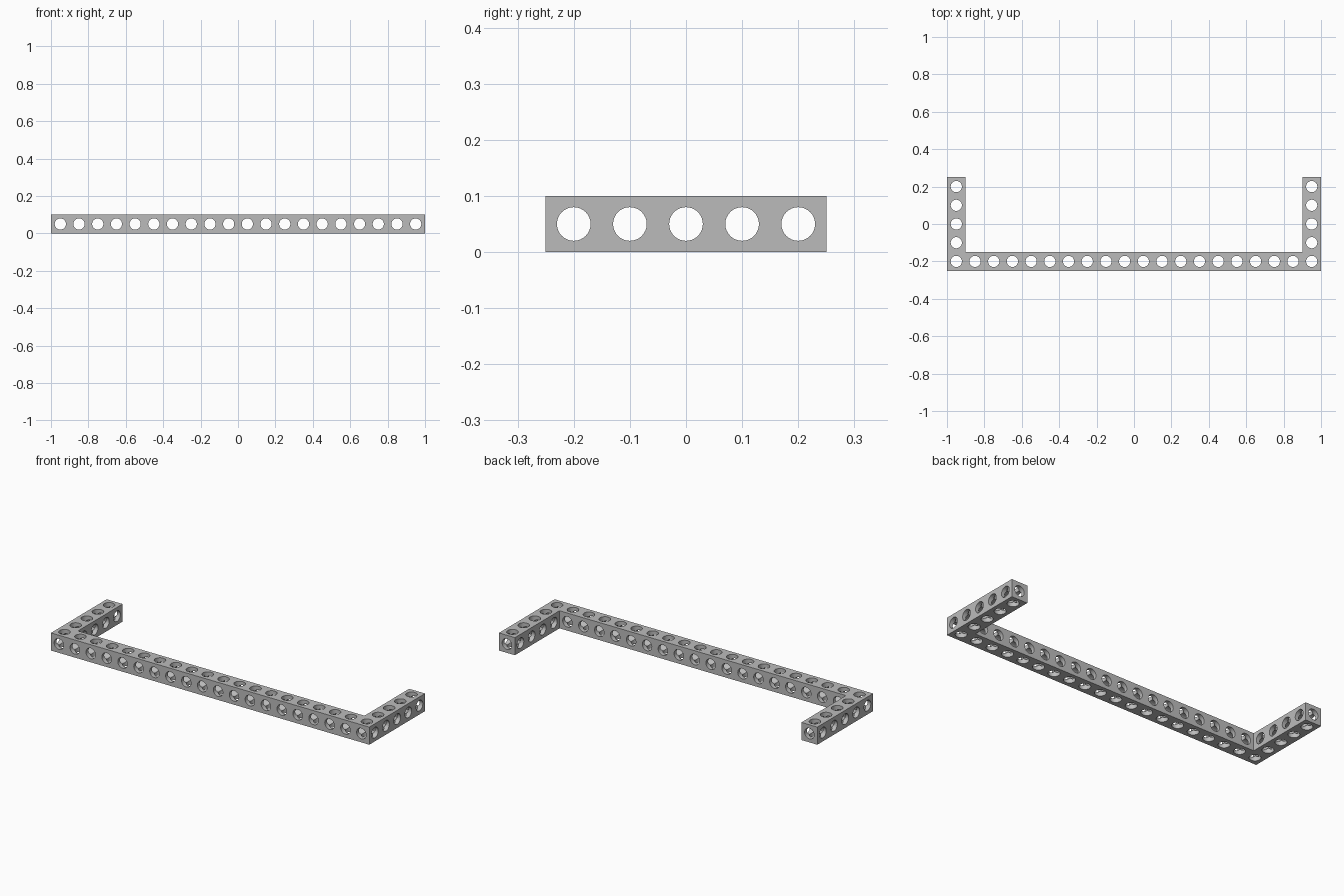
import bpy
import bmesh
import math
from mathutils import Vector

cube = bpy.data.objects.get("Cube")
if cube:
    bpy.data.objects.remove(cube, do_unlink=True)

PITCH = 0.1          # size of one square cell
HALF = PITCH / 2
BORE = 0.03          # hole radius
SEGMENTS = 32        # multiple of 8, so rings reach the cell corners
COLUMNS, ROWS = 20, 5

metal = bpy.data.materials.new("grey metal")
metal.use_nodes = True
GREY = (0.5, 0.5, 0.5, 1)
metal.diffuse_color = GREY
metal.node_tree.nodes["Principled BSDF"].inputs["Base Color"].default_value = GREY


def add_cell_side(bm, centre, axis, sign, capped):
    """One side of a drilled cell: flat rim plus the bore to the crossing holes."""
    normal = Vector((0, 0, 0))
    normal[axis] = sign
    u, v = Vector((0, 0, 0)), Vector((0, 0, 0))
    u[(axis + 1) % 3] = 1
    v[(axis + 2) % 3] = sign
    square, rim, inner = [], [], []
    for i in range(SEGMENTS):
        angle = math.tau * i / SEGMENTS
        c, s = math.cos(angle), math.sin(angle)
        reach = max(abs(c), abs(s))
        ray = u * c + v * s
        rim.append(bm.verts.new(centre + normal * HALF + ray * BORE))
        inner.append(bm.verts.new(centre + normal * BORE * reach + ray * BORE))
        if capped:
            square.append(bm.verts.new(centre + normal * HALF + ray * HALF / reach))
    for i in range(SEGMENTS):
        j = (i + 1) % SEGMENTS
        bm.faces.new((rim[i], rim[j], inner[j], inner[i]))
        if capped:
            bm.faces.new((square[i], square[j], rim[j], rim[i]))


# U-shaped layout: long front beam with an arm at each end
cells = {(i, 0) for i in range(COLUMNS)}
cells |= {(i, j) for i in (0, COLUMNS - 1) for j in range(ROWS)}

bm = bmesh.new()
for i, j in sorted(cells):
    centre = Vector(((i + 0.5 - COLUMNS / 2) * PITCH, (j + 0.5 - ROWS / 2) * PITCH, HALF))
    for axis in range(3):
        for sign in (-1, 1):
            neighbour = [i, j]
            if axis < 2:
                neighbour[axis] += sign
            capped = axis == 2 or tuple(neighbour) not in cells
            add_cell_side(bm, centre, axis, sign, capped)

bmesh.ops.remove_doubles(bm, verts=bm.verts, dist=0.0001)
bmesh.ops.recalc_face_normals(bm, faces=bm.faces)

mesh = bpy.data.meshes.new("perforated_frame")
bm.to_mesh(mesh)
bm.free()
mesh.materials.append(metal)
frame = bpy.data.objects.new("perforated_frame", mesh)
bpy.context.collection.objects.link(frame)

# Smooth bores with crisp rims
bpy.context.view_layer.objects.active = frame
frame.select_set(True)
bpy.ops.object.shade_smooth_by_angle(angle=math.radians(30))
